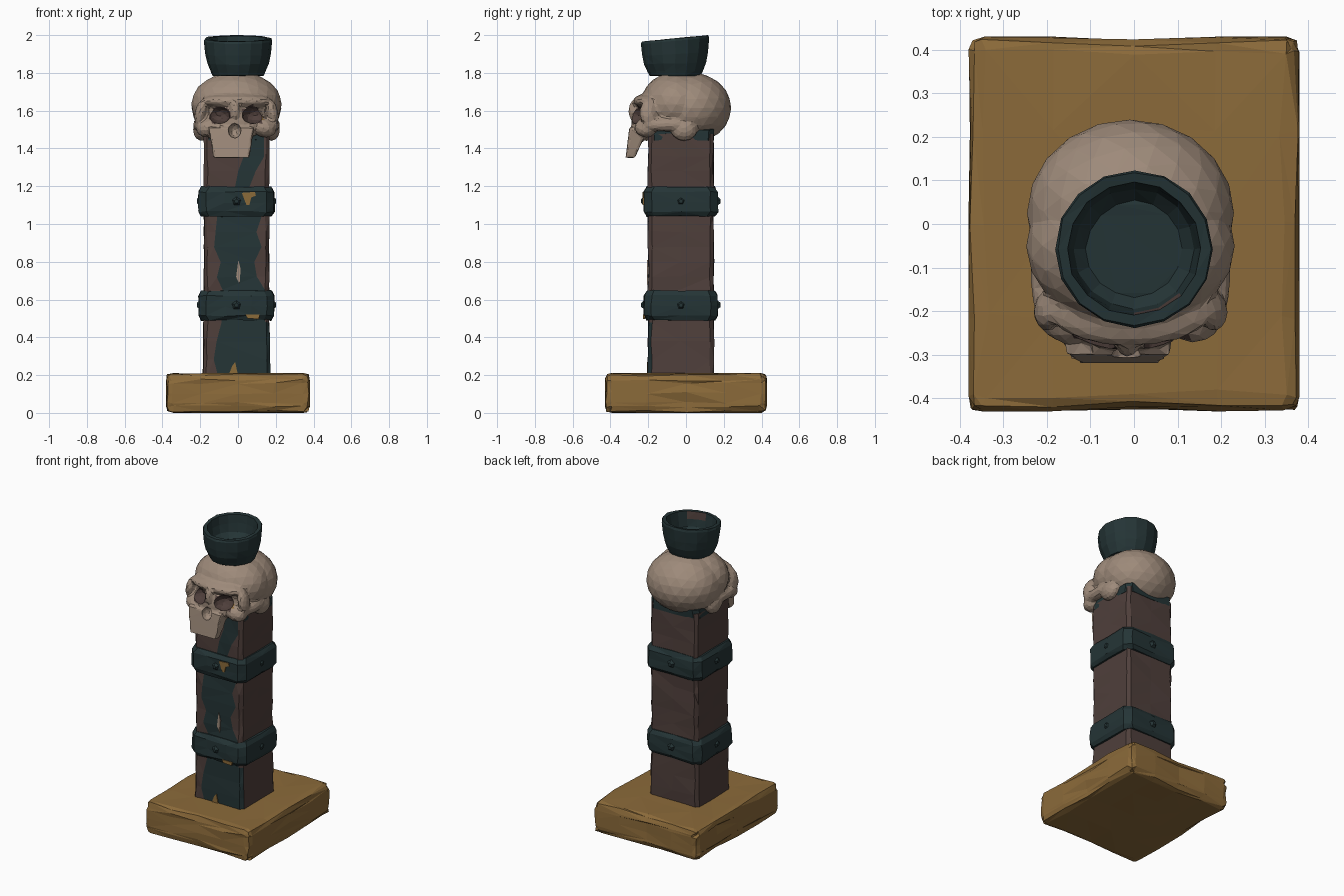
import bpy, bmesh, math, random
from mathutils import Vector, Matrix

if "Cube" in bpy.data.objects:
    bpy.data.objects.remove(bpy.data.objects["Cube"])

random.seed(4)


def material(name, rgb):
    m = bpy.data.materials.new(name)
    m.diffuse_color = (*rgb, 1)
    m.use_nodes = True
    m.node_tree.nodes["Principled BSDF"].inputs["Base Color"].default_value = m.diffuse_color
    return m


OCHRE = material("ochre_stone", (0.26, 0.145, 0.042))
BONE = material("bone", (0.34, 0.255, 0.195))
WOOD = material("dark_wood", (0.078, 0.05, 0.044))
TEAL = material("dark_teal", (0.018, 0.035, 0.037))


def finish(bm, name, mats):
    bmesh.ops.recalc_face_normals(bm, faces=bm.faces)
    me = bpy.data.meshes.new(name)
    bm.to_mesh(me)
    bm.free()
    ob = bpy.data.objects.new(name, me)
    for m in mats:
        me.materials.append(m)
    bpy.context.collection.objects.link(ob)
    return ob


def jitter(bm, a):
    for v in bm.verts:
        v.co += Vector([random.uniform(-a, a) for _ in range(3)])


def loft(rings, name, mats, rule=None, wobble=0.0):
    """Skin a stack of equal-length rings and cap both ends."""
    bm = bmesh.new()
    vs = [[bm.verts.new(p) for p in r] for r in rings]
    n = len(rings[0])
    for i in range(len(vs) - 1):
        for j in range(n):
            k = (j + 1) % n
            f = bm.faces.new((vs[i][j], vs[i][k], vs[i + 1][k], vs[i + 1][j]))
            if rule:
                f.material_index = rule(i, j)
    bm.faces.new(vs[0])
    bm.faces.new(vs[-1])
    jitter(bm, wobble)
    if wobble:
        bmesh.ops.triangulate(bm, faces=bm.faces)
    return finish(bm, name, mats)


def square_ring(w, d, c, z, mid=None):
    """Chamfered square; front edge may carry two paint boundary points."""
    x, y = -0.008, -0.027
    a, b = mid or (-w * 0.35, w * 0.35)
    pts = [(x - w + c, y - d), (a, y - d), (b, y - d), (x + w - c, y - d),
           (x + w, y - d + c), (x + w, y), (x + w, y + d - c),
           (x + w - c, y + d), (x, y + d), (x - w + c, y + d),
           (x - w, y + d - c), (x - w, y), (x - w, y - d + c)]
    return [(p[0], p[1], z) for p in pts]


# stone base: bevelled block with chipped, uneven faces
bm = bmesh.new()
bmesh.ops.create_cube(bm, size=1, matrix=Matrix.Translation((0, 0, 0.105)) @ Matrix.Diagonal((0.76, 0.86, 0.21, 1)))
bmesh.ops.subdivide_edges(bm, edges=bm.edges[:], cuts=3, use_grid_fill=True)
sharp = [e for e in bm.edges if e.calc_face_angle(0) > 1]
bmesh.ops.bevel(bm, geom=sharp, offset=0.035, segments=2, profile=0.55, affect='EDGES')
for v in bm.verts:
    if abs(v.co.x) < 0.02 and abs(v.co.y) > 0.38:
        v.co.y *= 0.98
    elif random.random() < 0.1:
        v.co.x *= 0.975
        v.co.y *= 0.975
jitter(bm, 0.006)
for v in bm.verts:
    v.co = (max(-0.38, min(0.38, v.co.x)), max(-0.43, min(0.43, v.co.y)), max(0, min(0.21, v.co.z)))
bmesh.ops.triangulate(bm, faces=bm.faces)
finish(bm, "stone_base", [OCHRE])

# wooden post: front strip of worn paint between two wandering edges
paint = [(0.17, -0.10, 0.15), (0.28, -0.13, 0.15), (0.38, -0.11, 0.15), (0.48, -0.09, 0.145),
         (0.65, -0.08, 0.145), (0.72, -0.115, 0.10), (0.80, -0.09, 0.085), (0.88, -0.13, 0.125),
         (0.96, -0.12, 0.10), (1.04, -0.11, 0.12), (1.19, -0.02, 0.06), (1.28, 0.0, 0.09),
         (1.36, 0.035, 0.135), (1.48, 0.05, 0.14)]
rings = [square_ring(0.185 - 0.013 * min(1, z / 0.5), 0.173, 0.018, z, (a, b)) for z, a, b in paint]
loft(rings, "wooden_post", [WOOD, TEAL],
     lambda i, j: 1 if j == 1 or (i < 3 and j in (2, 3)) else 0, 0.004)

# collar at the head of the post
loft([square_ring(0.174, 0.174, 0.03, z) for z in (1.445, 1.5)], "post_collar", [TEAL], None, 0.004)

# two straps with a stud on each side
for label, z0 in (("lower", 0.49), ("upper", 1.04)):
    prof = [(0.185, 0), (0.2, 0.025), (0.201, 0.075), (0.2, 0.13), (0.184, 0.157)]
    loft([square_ring(w, w - 0.005, 0.04, z0 + h) for w, h in prof], label + "_strap", [TEAL], None, 0.004)
    for k in range(4):
        ang = k * math.pi / 2
        bm = bmesh.new()
        bmesh.ops.create_cone(bm, segments=5, radius1=0.03, radius2=0.012, depth=0.02, cap_ends=True)
        out = Vector((math.sin(ang), -math.cos(ang), 0))
        bm.transform(Matrix.Translation(Vector((-0.008, -0.027, z0 + 0.08)) + out * 0.2) @
                     out.to_track_quat('Z', 'Y').to_matrix().to_4x4())
        finish(bm, f"{label}_strap_stud_{k + 1}", [TEAL])


# worn patches: thin plates on the front
def patch(name, pts, y, mat):
    loft([[(x, yy, z) for x, z in pts] for yy in (y, y + 0.009)], name, [mat])


patch("upper_strap_patch", [(0.02, 1.165), (0.045, 1.10), (0.06, 1.10), (0.07, 1.14), (0.095, 1.15), (0.09, 1.17)], -0.229, OCHRE)
patch("lower_strap_patch", [(0.04, 0.52), (0.05, 0.50), (0.11, 0.497), (0.115, 0.52)], -0.227, OCHRE)
patch("post_foot_patch", [(-0.05, 0.2), (0.0, 0.2), (-0.015, 0.27), (-0.03, 0.25)], -0.206, OCHRE)
patch("post_crack_patch", [(-0.01, 0.72), (0.008, 0.68), (0.014, 0.76), (0.002, 0.81)], -0.206, BONE)


# skull: overlapping lumps fused, sockets cut out, then simplified to facets
def lump(bm, c, r, tilt=0):
    bmesh.ops.create_icosphere(bm, subdivisions=3, radius=1, matrix=Matrix.Translation(c) @
                               Matrix.Rotation(tilt, 4, 'Y') @ Matrix.Diagonal((*r, 1)))


CX = -0.008
bm = bmesh.new()
lump(bm, (CX, 0.025, 1.615), (0.238, 0.215, 0.188))      # back of cranium
lump(bm, (CX, -0.05, 1.635), (0.24, 0.19, 0.172))        # forehead
lump(bm, (CX, -0.195, 1.65), (0.19, 0.085, 0.042))       # brow
lump(bm, (CX - 0.005, -0.21, 1.54), (0.15, 0.08, 0.10))  # mid face
lump(bm, (CX - 0.007, -0.265, 1.60), (0.028, 0.04, 0.06))  # nose bridge
for s in (-1, 1):
    lump(bm, (CX + s * 0.145, -0.21, 1.51), (0.068, 0.062, 0.05), s * 0.3)  # cheekbone
    lump(bm, (CX + s * 0.195, -0.10, 1.525), (0.035, 0.14, 0.035))          # cheek arch
    lump(bm, (CX + s * 0.185, -0.01, 1.50), (0.045, 0.07, 0.06))            # behind the ear
    lump(bm, (CX + s * 0.19, -0.2, 1.59), (0.03, 0.045, 0.07), -s * 0.2)    # eye rim
jaw = bmesh.ops.create_cube(bm, size=1)["verts"]
for v in jaw:
    up = v.co.z > 0
    v.co = (-0.035 + v.co.x * (0.24 if up else 0.19),
            (-0.30 if up else -0.32) if v.co.y < 0 else (-0.20 if up else -0.27),
            1.51 if up else 1.35)
skull = finish(bm, "skull", [BONE, WOOD, OCHRE])

sockets = [((-0.105, -0.29, 1.58), (0.063, 0.085, 0.05), 0.15),
           ((0.087, -0.29, 1.58), (0.066, 0.085, 0.05), -0.15),
           ((-0.018, -0.30, 1.495), (0.034, 0.05, 0.04), 0)]
bm = bmesh.new()
for c, r, t in sockets:
    lump(bm, c, r, t)
cutter = finish(bm, "socket_cutter", [])
cutter.hide_render = True
cutter.hide_viewport = False

mod = skull.modifiers.new("fuse", 'REMESH')
mod.mode = 'VOXEL'
mod.voxel_size = 0.011
mod = skull.modifiers.new("sockets", 'BOOLEAN')
mod.operation = 'DIFFERENCE'
mod.object = cutter
mod.solver = 'EXACT'
mod = skull.modifiers.new("facets", 'DECIMATE')
mod.ratio = 0.09
bpy.context.view_layer.update()
me = bpy.data.meshes.new_from_object(skull.evaluated_get(bpy.context.evaluated_depsgraph_get()))
skull.modifiers.clear()
skull.data = me
me.materials.clear()
for m in (BONE, WOOD, OCHRE):
    me.materials.append(m)
bpy.data.objects.remove(cutter)
for p in me.polygons:
    p.use_smooth = False
    p.material_index = 0
    for c, r, t in sockets[:2]:
        d = p.center - Vector(c)
        if sum((d[i] / (r[i] * 1.06)) ** 2 for i in range(3)) < 1:
            p.material_index = 2 if d.x > 0.035 and c[0] > 0 else 1

# bowl on top: lathed profile, rim tipped slightly forward
profile = [(0.135, 1.785), (0.147, 1.81), (0.163, 1.85), (0.173, 1.90), (0.18, 1.97), (0.176, 1.982),
           (0.152, 1.982), (0.146, 1.93), (0.138, 1.88), (0.11, 1.85)]
rings = []
for r, z in profile:
    ring = []
    for k in range(16):
        a = 2 * math.pi * k / 16
        y = r * math.sin(a)
        ring.append((r * math.cos(a), -0.057 + y, z + 0.1 * y * (z - 1.785) / 0.2))
    rings.append(ring)
loft(rings, "bowl", [TEAL, WOOD], lambda i, j: 1 if i == 6 and j in (12, 13) else 0, 0.002)
